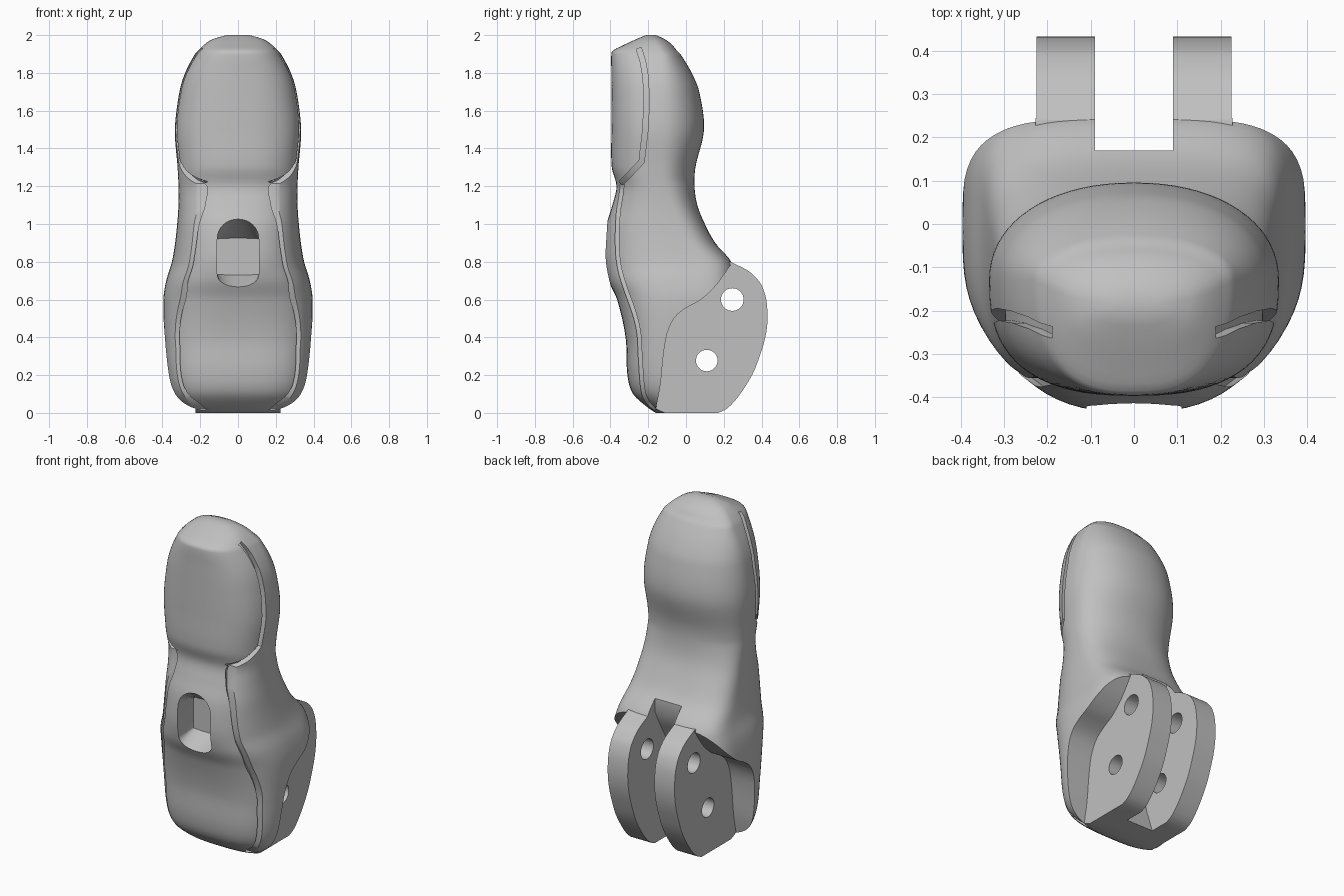
import bpy, bmesh, math
from mathutils import Vector

if "Cube" in bpy.data.objects:
    bpy.data.objects.remove(bpy.data.objects["Cube"], do_unlink=True)

grey = bpy.data.materials.new("plain grey")
grey.use_nodes = True
colour = (0.53, 0.53, 0.53, 1)
grey.diffuse_color = colour
grey.node_tree.nodes["Principled BSDF"].inputs["Base Color"].default_value = colour

# Body sections: height, front y, back y, half width
SECTIONS = [
    (0.00, -0.16, 0.14, 0.25), (0.03, -0.205, 0.18, 0.295), (0.10, -0.28, 0.23, 0.345),
    (0.20, -0.31, 0.25, 0.372), (0.40, -0.32, 0.27, 0.39), (0.60, -0.365, 0.27, 0.395),
    (0.70, -0.41, 0.265, 0.38), (0.80, -0.432, 0.24, 0.35), (0.90, -0.432, 0.155, 0.333),
    (1.00, -0.42, 0.10, 0.322), (1.10, -0.39, 0.06, 0.315), (1.20, -0.368, 0.045, 0.315),
    (1.30, -0.393, 0.05, 0.32), (1.50, -0.395, 0.095, 0.334), (1.70, -0.395, 0.07, 0.31),
    (1.80, -0.395, 0.03, 0.28), (1.90, -0.395, -0.03, 0.228), (1.92, -0.385, -0.05, 0.21),
    (1.95, -0.325, -0.075, 0.178), (1.98, -0.26, -0.115, 0.13), (2.00, -0.21, -0.16, 0.06)]


def clamp(v):
    return min(max(v, 0), 1)


def section(z):
    """Interpolated front, back, half width, centre, back and front exponents."""
    z = min(max(z, 0), 2)
    n = len(SECTIONS)
    i = next(k for k in range(n - 1) if z <= SECTIONS[k + 1][0])
    a, b = SECTIONS[i], SECTIONS[i + 1]
    h = b[0] - a[0]
    t = (z - a[0]) / h

    def slope(k, c):
        lo, hi = SECTIONS[max(k - 1, 0)], SECTIONS[min(k + 1, n - 1)]
        return (hi[c] - lo[c]) / (hi[0] - lo[0])

    vals = [(2*t**3 - 3*t**2 + 1) * a[c] + (t**3 - 2*t**2 + t) * h * slope(i, c)
            + (3*t**2 - 2*t**3) * b[c] + (t**3 - t**2) * h * slope(i + 1, c) for c in (1, 2, 3)]
    blend = clamp((z - 0.78) / 0.45)
    centre = -0.02 - 0.11 * blend - 0.55 * max(z - 1.9, 0)
    return (*vals, centre, 0.5 + 0.43 * blend, 0.66 + 0.11 * clamp((z - 0.4) / 0.35))


def surface_x(y, z):
    """Half width of the front half of the body at a given side position."""
    f, b, w, c, eb, ef = section(z)
    r = min(max((c - y) / (c - f), 0), 0.995)
    return w * (1 - r ** (2 / ef)) ** (ef / 2)


def loft(name, rings):
    bm = bmesh.new()
    loops = [[bm.verts.new(p) for p in ring] for ring in rings]
    n = len(loops[0])
    for a, b in zip(loops, loops[1:]):
        for i in range(n):
            j = (i + 1) % n
            bm.faces.new((a[i], a[j], b[j], b[i]))
    bm.faces.new(loops[0][::-1])
    bm.faces.new(loops[-1])
    bmesh.ops.recalc_face_normals(bm, faces=bm.faces)
    mesh = bpy.data.meshes.new(name)
    bm.to_mesh(mesh)
    bm.free()
    obj = bpy.data.objects.new(name, mesh)
    bpy.context.collection.objects.link(obj)
    mesh.materials.append(grey)
    return obj


def side_block(name, outline, x0, x1):
    """Side outline of (y, z) points extruded across x."""
    return loft(name, [[(x, y, z) for y, z in outline] for x in (x0, x1)])


def smooth_path(points, steps):
    """Catmull-Rom curve through the points."""
    p = [Vector(q) for q in points]
    p = [2 * p[0] - p[1]] + p + [2 * p[-1] - p[-2]]
    out = []
    for a, b, c, d in zip(p, p[1:], p[2:], p[3:]):
        for k in range(steps):
            t = k / steps
            out.append(0.5 * (2*b + (c - a)*t + (2*a - 5*b + 4*c - d)*t*t
                              + (3*b - a - 3*c + d)*t**3))
    return out + [p[-2]]


def combine(target, tool, operation):
    mod = target.modifiers.new(tool.name, "BOOLEAN")
    mod.object, mod.operation, mod.solver = tool, operation, "EXACT"
    bpy.ops.object.select_all(action="DESELECT")
    bpy.context.view_layer.objects.active = target
    target.select_set(True)
    bpy.ops.object.modifier_apply(modifier=mod.name)
    bpy.data.objects.remove(tool, do_unlink=True)


# Lofted body with a squared lower back and rounder fingertip
rings = []
heights = [i * 0.02 for i in range(95)] + [1.89 + i * 0.01 for i in range(12)]
for z in heights:
    f, b, w, c, eb, ef = section(z)
    ring = []
    for i in range(72):
        a = 2 * math.pi * i / 72
        ca, sa = math.cos(a), math.sin(a)
        ex, depth = (eb, b - c) if sa > 0 else (ef, c - f)
        ring.append((math.copysign(w * abs(ca) ** ex, ca),
                     c + math.copysign(depth * abs(sa) ** ex, sa), z))
    rings.append(ring)
body = loft("finger_body", rings)

# Rear hinge block with a smoothly rounded back
rim = [(0.17, 0), (0.22, 0.025), (0.28, 0.09), (0.35, 0.2), (0.39, 0.3), (0.42, 0.4),
       (0.432, 0.5), (0.425, 0.6), (0.405, 0.665), (0.38, 0.705), (0.33, 0.752), (0.24, 0.798)]
hinge = [(-0.05, 0)] + smooth_path(rim, 3) + [(0.1, 0.8), (-0.05, 0.5)]
combine(body, side_block("hinge_block", hinge, -0.227, 0.227), "UNION")

# Flat recesses outside the two hinge lugs
edge = [(-0.16, 0.02), (-0.135, 0.15), (-0.12, 0.3), (-0.10, 0.42), (-0.06, 0.505),
        (0, 0.555), (0.08, 0.6), (0.15, 0.665), (0.2, 0.73), (0.25, 0.805)]
shoulder = [(-0.17, -0.1)] + smooth_path(edge, 3) + [(0.6, 1.1), (0.6, -0.1)]
for s in (-1, 1):
    combine(body, side_block("shoulder_cut", shoulder, s * 0.225, s * 0.7), "DIFFERENCE")

# Slot between the lugs
slot = [(0.17, 1.0), (0.17, 0.8), (0.12, 0.7), (0.05, 0.58), (0.0, 0.42), (-0.02, 0.28),
        (0.0, 0.15), (0.05, 0.0), (0.08, -0.1), (0.7, -0.1), (0.7, 1.0)]
combine(body, side_block("slot_cut", slot, -0.09, 0.09), "DIFFERENCE")

# Pin holes through both lugs
for y, z, r in ((0.245, 0.6, 0.06), (0.11, 0.277, 0.057)):
    circle = [(y + r * math.cos(k * math.pi / 16), z + r * math.sin(k * math.pi / 16))
              for k in range(32)]
    combine(body, side_block("pin_hole_cut", circle, -0.6, 0.6), "DIFFERENCE")

# Arched pocket in the front, narrowing inward
rings = []
for y, top, bottom in ((-0.5, 0.115, 0.09), (-0.42, 0.11, 0.08), (-0.34, 0.06, 0.04), (-0.27, 0.005, 0.005)):
    ring = []
    for k in range(34):
        a = math.pi * (k if k < 17 else k - 1) / 16
        sag, base = (top, 0.92) if k < 17 else (bottom, 0.735)
        ring.append((0.11 * math.cos(a), y, base + sag * math.sin(a)))
    rings.append(ring)
combine(body, loft("pocket_cut", rings), "DIFFERENCE")

# Seam grooves following the surface on each side
upper = [(-0.25, 1.93), (-0.228, 1.86), (-0.214, 1.78), (-0.208, 1.65), (-0.215, 1.5),
         (-0.235, 1.33), (-0.345, 1.215)]
lower = [(-0.335, 1.235), (-0.345, 1.15), (-0.36, 1.05), (-0.365, 0.9), (-0.355, 0.78),
         (-0.325, 0.67), (-0.275, 0.53), (-0.25, 0.42), (-0.243, 0.3), (-0.23, 0.13),
         (-0.205, 0.06), (-0.165, 0.015)]
upper_pts = [Vector(a).lerp(Vector(b), k / 4) for a, b in zip(upper, upper[1:]) for k in range(4)]
upper_pts.append(Vector(upper[-1]))
for pts, half in ((upper_pts, 0.014), (smooth_path(lower, 4), 0.010)):
    for s in (-1, 1):
        rings = []
        for i, p in enumerate(pts):
            t = (pts[min(i + 1, len(pts) - 1)] - pts[max(i - 1, 0)]).normalized()
            n = Vector((-t.y, t.x)) * half
            x = surface_x(p.x, p.y)
            rings.append([(s * (x + dx), p.x + k * n.x, p.y + k * n.y)
                          for dx, k in ((-0.03, -1), (0.07, -1), (0.07, 1), (-0.03, 1))])
        combine(body, loft("seam_cut", rings), "DIFFERENCE")

bpy.ops.object.select_all(action="DESELECT")
body.select_set(True)
bpy.context.view_layer.objects.active = body
bpy.ops.object.shade_smooth_by_angle(angle=math.radians(35))
